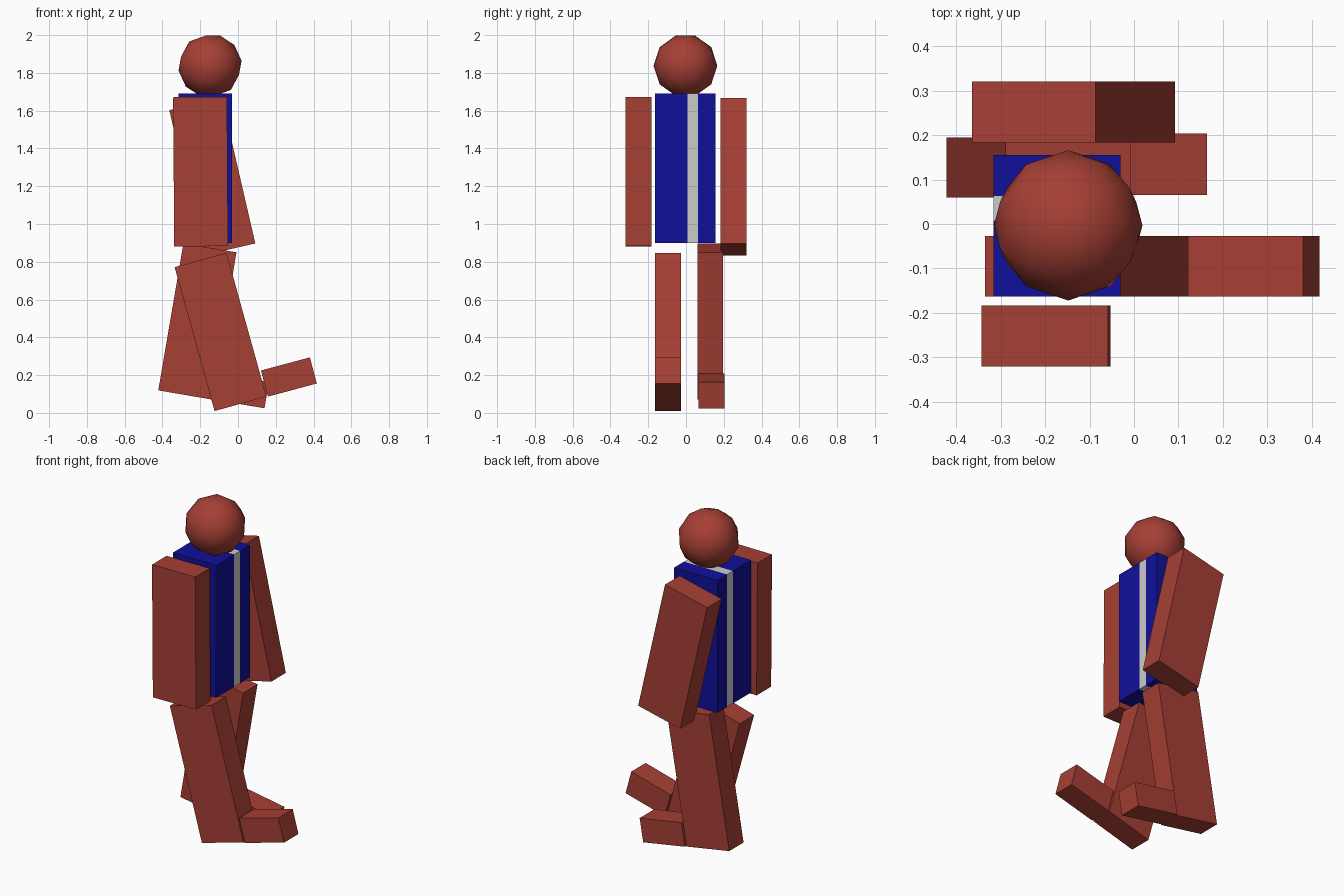
import bpy
from math import radians

if "Cube" in bpy.data.objects:
    bpy.data.objects.remove(bpy.data.objects["Cube"])


def material(name, rgb):
    m = bpy.data.materials.new(name)
    m.diffuse_color = (*rgb, 1)
    m.use_nodes = True
    m.node_tree.nodes["Principled BSDF"].inputs["Base Color"].default_value = m.diffuse_color
    return m


RED = material("brick_red", (0.38, 0.05, 0.035))
BLUE = material("dark_blue", (0.005, 0.005, 0.33))


def block(name, x, z, width, height, y0, y1, tilt=0, mat=RED):
    """Box centred at (x, z), spanning y0..y1, swung about the y axis."""
    bpy.ops.mesh.primitive_cube_add(size=1, location=(x, (y0 + y1) / 2, z))
    o = bpy.context.object
    o.name = name
    o.scale = (width, y1 - y0, height)
    o.rotation_euler.y = radians(tilt)
    if mat:
        o.data.materials.append(mat)
    return o


# Torso: two blue halves with a grey stripe running over it
for name, y0, y1, mat in (("torso_right", -0.163, 0.008, BLUE),
                          ("torso_stripe", 0.008, 0.063, None),
                          ("torso_left", 0.063, 0.155, BLUE)):
    block(name, -0.173, 1.295, 0.285, 0.79, y0, y1, 0, mat)

# Arms
LIMB = (0.285, 0.79)
block("right_arm", -0.198, 1.277, *LIMB, -0.32, -0.183, -0.4)
block("left_arm", -0.136, 1.25, *LIMB, 0.183, 0.32, -13)

# Legs and feet in mid stride
FOOT = (0.268, 0.143)
block("right_leg", -0.0925, 0.4285, *LIMB, -0.163, -0.027, -15.5)
block("right_foot", 0.2695, 0.19, *FOOT, -0.163, -0.027, -15)
block("left_leg", -0.215, 0.4845, *LIMB, 0.06, 0.195, 9.7)
block("left_foot", 0.014, 0.117, 0.28, 0.14, 0.065, 0.203, 9.7)

# Head: coarse ball with smooth shading
bpy.ops.mesh.primitive_ico_sphere_add(subdivisions=2, radius=0.169,
                                      location=(-0.148, -0.003, 1.838),
                                      rotation=(0, radians(17.6), 0))
head = bpy.context.object
head.name = "head"
head.data.materials.append(RED)
bpy.ops.object.shade_smooth()
